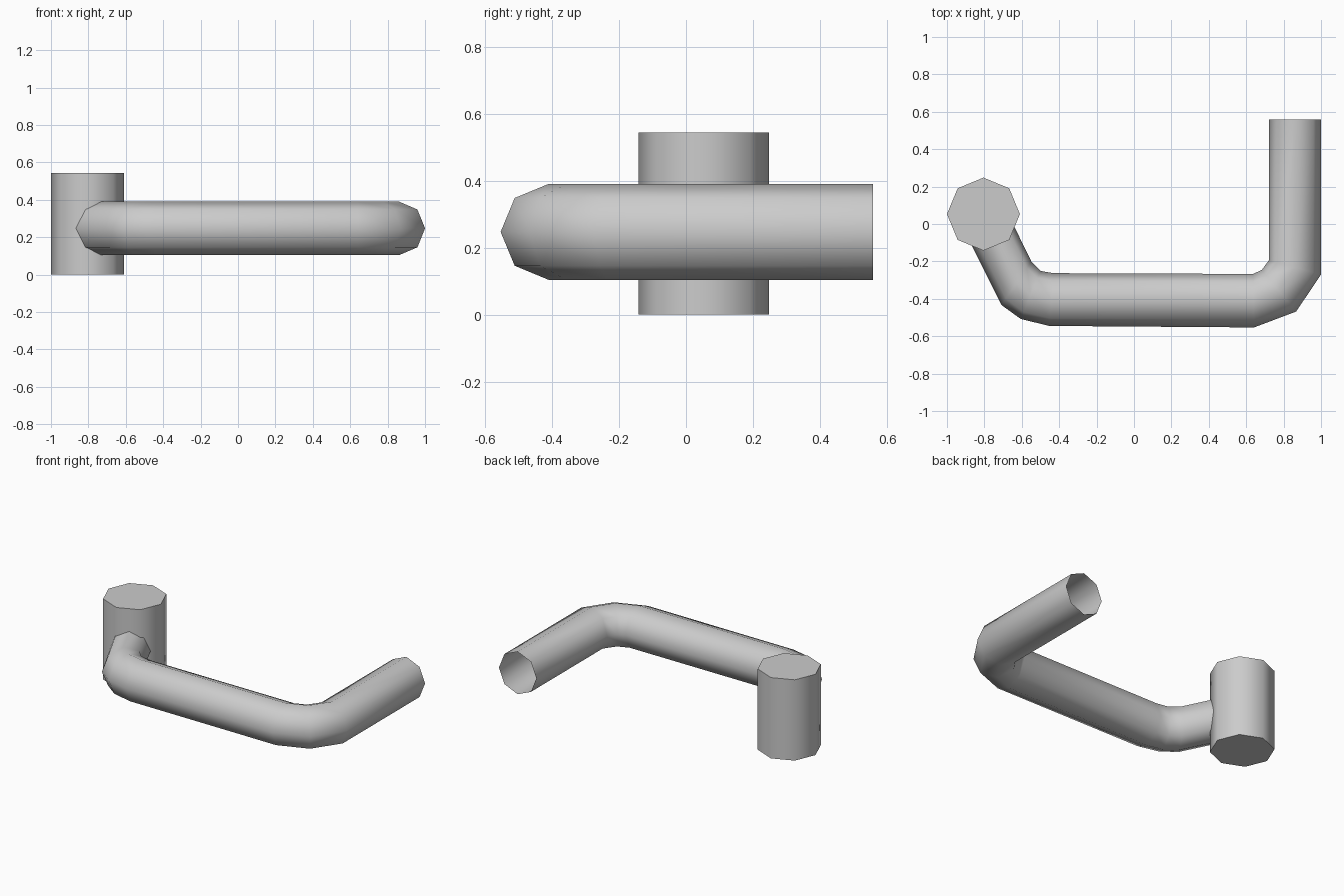
import bpy, bmesh, math
from mathutils import Vector

cube = bpy.data.objects.get("Cube")
if cube:
    bpy.data.objects.remove(cube, do_unlink=True)

SIDES = 8

grey = bpy.data.materials.new("plain grey")
grey.use_nodes = True
colour = (0.6, 0.6, 0.6, 1)
grey.diffuse_color = colour
grey.node_tree.nodes["Principled BSDF"].inputs["Base Color"].default_value = colour


def finish(obj):
    obj.data.materials.append(grey)
    bpy.ops.object.select_all(action="DESELECT")
    obj.select_set(True)
    bpy.context.view_layer.objects.active = obj
    bpy.ops.object.shade_smooth_by_angle(angle=math.radians(60))


# Upright mounting post with flat caps
bpy.ops.mesh.primitive_cylinder_add(vertices=SIDES, radius=0.195, depth=0.543,
                                    location=(-0.805, 0.053, 0.2715))
post = bpy.context.object
post.name = "mounting_post"
finish(post)

# Bent tube: each ring is given by its outer and inner point in plan
rings = [
    ((1.0, 0.558), (0.722, 0.558)),
    ((1.0, -0.27), (0.722, -0.193)),
    ((0.867, -0.468), (0.683, -0.246)),
    ((0.642, -0.553), (0.636, -0.267)),
    ((-0.452, -0.545), (-0.43, -0.263)),
    ((-0.605, -0.508), (-0.5, -0.251)),
    ((-0.709, -0.433), (-0.549, -0.2)),
    ((-0.953, 0.056), (-0.686, 0.08)),
]
height, radius = 0.247, 0.143
bm = bmesh.new()
loops = []
for outer, inner in rings:
    a, b = Vector((*outer, height)), Vector((*inner, height))
    middle, half = (a + b) / 2, (a - b) / 2
    loop = []
    for i in range(SIDES):
        t = math.tau * i / SIDES
        up = Vector((0, 0, radius * math.sin(t)))
        loop.append(bm.verts.new(middle + half * math.cos(t) + up))
    loops.append(loop)

# Skin neighbouring rings, leaving the free end open
for first, second in zip(loops, loops[1:]):
    for i in range(SIDES):
        j = (i + 1) % SIDES
        bm.faces.new((first[i], first[j], second[j], second[i]))
bm.normal_update()
top_face = max(bm.faces, key=lambda f: f.calc_center_median().z)
if top_face.normal.z < 0:
    bmesh.ops.reverse_faces(bm, faces=bm.faces[:])

mesh = bpy.data.meshes.new("bent_tube")
bm.to_mesh(mesh)
bm.free()
tube = bpy.data.objects.new("bent_tube", mesh)
bpy.context.collection.objects.link(tube)
finish(tube)
